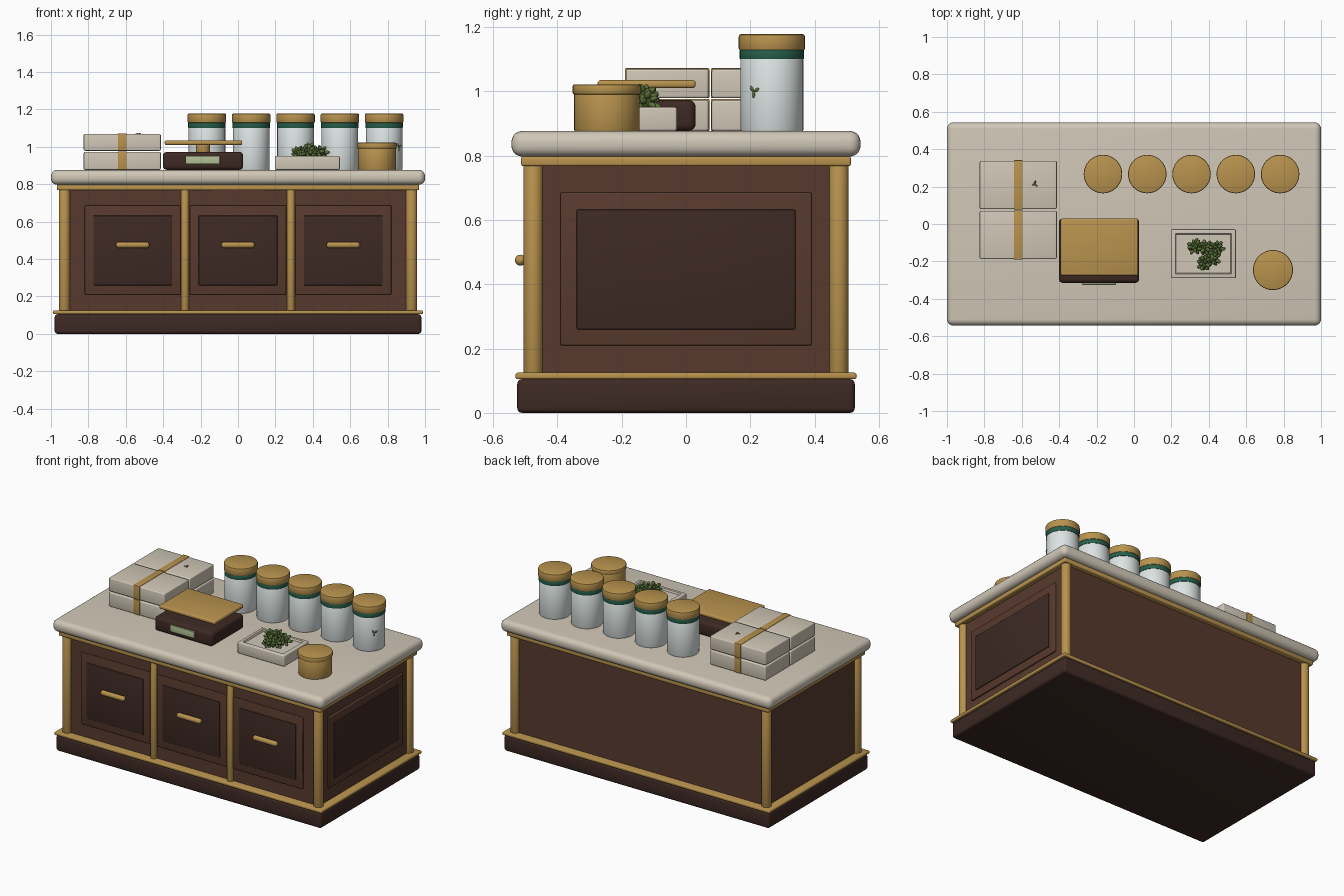
import bpy, bmesh, math, random
from mathutils import Vector, Matrix

if "Cube" in bpy.data.objects:
    bpy.data.objects.remove(bpy.data.objects["Cube"])

random.seed(4)


def mat(name, r, g, b):
    m = bpy.data.materials.new(name)
    m.diffuse_color = (r, g, b, 1)
    m.use_nodes = True
    m.node_tree.nodes["Principled BSDF"].inputs["Base Color"].default_value = m.diffuse_color
    return m


BROWN = mat("walnut", .098, .042, .027)
DARK = mat("dark_wood", .047, .022, .017)
BRASS = mat("brass", .48, .29, .075)
CREAM = mat("cream", .63, .57, .47)
GLASS = mat("jar_white", .72, .78, .77)
GREEN = mat("green_band", .02, .115, .07)
BUD = mat("herb_green", .10, .16, .04)
SCREEN = mat("screen", .45, .54, .30)


def finish(name, bm, material, smooth=True):
    me = bpy.data.meshes.new(name)
    bmesh.ops.recalc_face_normals(bm, faces=bm.faces)
    bm.to_mesh(me)
    bm.free()
    ob = bpy.data.objects.new(name, me)
    bpy.context.collection.objects.link(ob)
    me.materials.append(material)
    if smooth:
        bpy.ops.object.select_all(action='DESELECT')
        ob.select_set(True)
        bpy.context.view_layer.objects.active = ob
        bpy.ops.object.shade_smooth_by_angle(angle=math.radians(35))
    return ob


def box(name, x, y, z, material, bevel=0.0, seg=3):
    """Box from (min, max) ranges with rounded edges."""
    bm = bmesh.new()
    bmesh.ops.create_cube(bm, size=1)
    for v in bm.verts:
        v.co = Vector([(r[0] + r[1]) / 2 + c * (r[1] - r[0]) for c, r in zip(v.co, (x, y, z))])
    if bevel:
        bmesh.ops.bevel(bm, geom=bm.edges[:], offset=bevel, segments=seg, profile=.5, affect='EDGES')
    return finish(name, bm, material)


def lathe(name, profile, loc, material, rot=None, n=40):
    """Closed solid of revolution from (radius, height) points."""
    bm = bmesh.new()
    rings = [[bm.verts.new((r * math.cos(2 * math.pi * i / n), r * math.sin(2 * math.pi * i / n), z))
              for i in range(n)] for r, z in profile]
    for a, b in zip(rings, rings[1:]):
        for i in range(n):
            j = (i + 1) % n
            bm.faces.new((a[i], a[j], b[j], b[i]))
    bm.faces.new(rings[0][::-1])
    bm.faces.new(rings[-1])
    m = Matrix.Translation(loc)
    if rot:
        m = m @ rot
    bm.transform(m)
    return finish(name, bm, material)


def rod(name, r, z0, z1, loc, material, b=.004, **kw):
    k = b * .3
    return lathe(name, [(r - b, z0), (r - k, z0 + k), (r, z0 + b), (r, z1 - b), (r - k, z1 - k), (r - b, z1)],
                 loc, material, **kw)


def blobs(name, items, material):
    """Cluster of small stretched icospheres: (centre, radii, rotation)."""
    bm = bmesh.new()
    for c, s, rot in items:
        bmesh.ops.create_icosphere(bm, subdivisions=2, radius=1,
                                   matrix=Matrix.Translation(c) @ rot @ Matrix.Diagonal((*s, 1)))
    return finish(name, bm, material)


# Cabinet carcass, plinth, trims and worktop
box("plinth", (-.98, .98), (-.525, .525), (0, .105), DARK, .015)
box("bottom_trim", (-.988, .988), (-.53, .53), (.105, .125), BRASS, .006)
box("cabinet_body", (-.935, .935), (-.48, .48), (.12, .78), BROWN)
box("top_trim", (-.968, .968), (-.513, .513), (.768, .797), BRASS, .006)
box("worktop", (-1, 1), (-.543, .543), (.797, .877), CREAM, .034, 5)

# Corner posts and front dividers
for sx in (-1, 1):
    for sy in (-1, 1):
        rod("corner_post", .03, .12, .775, (sx * .928, sy * .475, 0), BRASS)
    rod("front_divider", .021, .12, .775, (sx * .283, -.482, 0), BRASS)

# Drawer fronts with bar handles
for x in (-.563, 0, .563):
    box("drawer_frame", (x - .257, x + .257), (-.492, -.47), (.21, .687), BROWN, .005)
    box("drawer_inset", (x - .21, x + .21), (-.497, -.48), (.26, .632), DARK, .003)
    cap = [(.017 * math.cos(a), .073 + .017 * math.sin(a)) for a in (0, .4, .8, 1.2, 1.5)]
    lathe("drawer_handle", [(r, -h) for r, h in cap[::-1]] + cap, (x, -.515, .475), BRASS,
          Matrix.Rotation(math.pi / 2, 4, 'Y'), 20)

# Right side panel
box("side_frame", (.925, .947), (-.391, .391), (.21, .685), BROWN, .005)
box("side_inset", (.93, .952), (-.34, .34), (.26, .632), DARK, .003)

# Row of storage jars
for i in range(5):
    p = (-.166 + i * .2368, .267, 0)
    rod("jar_body", .098, .875, 1.105, p, GLASS, .006)
    rod("jar_band", .1, 1.1, 1.13, p, GREEN, .003)
    rod("jar_lid", .103, 1.127, 1.178, p, BRASS, .007)

# Short brass pot
rod("pot_body", .102, .875, .995, (.743, -.246, 0), BRASS, .006)
rod("pot_lid", .107, .99, 1.022, (.743, -.246, 0), BRASS, .007)

# Stacked cartons with bands
for y0, y1 in ((-.187, .07), (.08, .338)):
    for z0, z1 in ((.877, .973), (.979, 1.069)):
        box("carton", (-.825, -.413), (y0, y1), (z0, z1), CREAM, .007)
        box("carton_band", (-.642, -.595), (y0 - .003, y1 + .003), (z0, z1 + .003), BRASS, .004)

# Weighing scale
box("scale_base", (-.402, .028), (-.315, .03), (.877, .973), DARK, .022, 4)
box("scale_screen", (-.278, -.097), (-.325, -.305), (.908, .952), SCREEN, .003)
rod("scale_stem", .037, .965, 1.015, (-.187, -.13, 0), BRASS)
box("scale_plate", (-.392, .022), (-.275, .03), (1.01, 1.035), BRASS, .009)

# Shallow tray with sunken centre
bm = bmesh.new()
bmesh.ops.create_cube(bm, size=1, matrix=Matrix.Translation((.371, -.159, .914)) @ Matrix.Diagonal((.347, .262, .074, 1)))
bmesh.ops.bevel(bm, geom=bm.edges[:], offset=.007, segments=3, profile=.5, affect='EDGES')
top = max(bm.faces, key=lambda f: f.calc_center_median().z + f.calc_area())
bmesh.ops.inset_region(bm, faces=[top], thickness=.023)
bmesh.ops.inset_region(bm, faces=[top], thickness=.006, depth=-.012)
finish("herb_tray", bm, CREAM)

# Herb buds: overlapping bracts around short cores
for k, (x, y, z) in enumerate(((.325, -.12, .968), (.375, -.21, .968), (.44, -.13, .968),
                               (.385, -.125, .985), (.42, -.185, .97))):
    spin = Matrix.Rotation(k * 1.3, 4, 'Z')
    items = [(Vector((x, y, z)), (.026, .024, .024), spin)]
    for i in range(16):
        h = 1 - 2 * (i + .5) / 16
        a = i * 2.4 + k
        d = Vector((math.cos(a) * math.sqrt(1 - h * h), math.sin(a) * math.sqrt(1 - h * h), h))
        s = random.uniform(.011, .015)
        items.append((Vector((x, y, z)) + d * random.uniform(.024, .034), (s * .75, s * .75, s * 1.3),
                      d.to_track_quat('Z', 'Y').to_matrix().to_4x4()))
    blobs("herb_bud_%d" % (k + 1), items, BUD)


# Small leaf sprigs on a jar and a carton
def sprig(name, origin, normal, size):
    q = Vector(normal).to_track_quat('Z', 'Y').to_matrix().to_4x4()
    items = []
    for a in (.4, 2.3, 4.6):
        r = q @ Matrix.Rotation(a, 4, 'Z')
        items.append((Vector(origin) + r @ Vector((size, 0, 0)), (size, size * .5, .003), r))
    blobs(name, items, BUD)


sprig("jar_sprig", (.861, .211, 1.0), (.8, -.58, 0), .011)
sprig("carton_sprig", (-.53, .214, 1.07), (0, 0, 1), .009)
